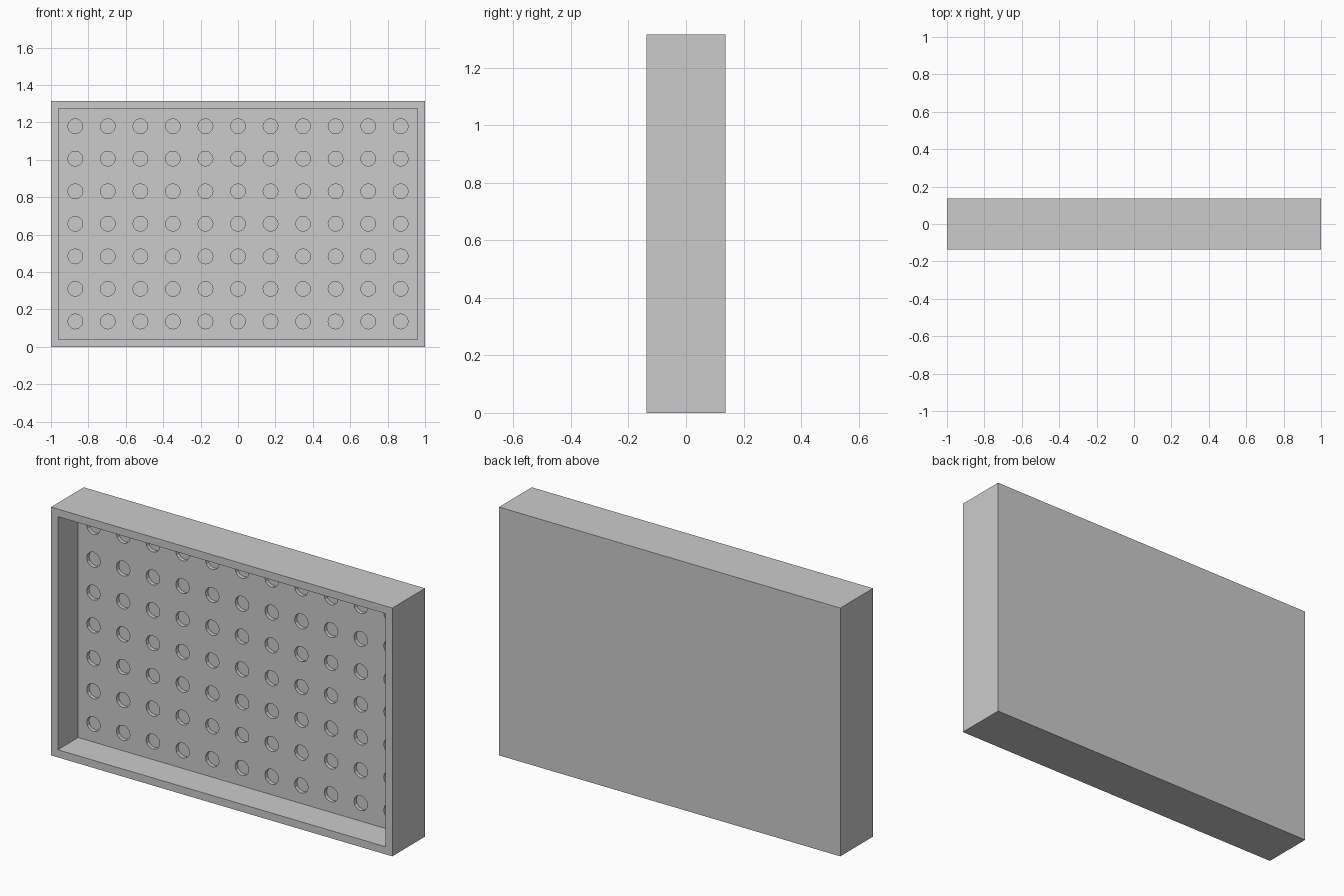
import bpy, bmesh, math
from mathutils import Matrix

if "Cube" in bpy.data.objects:
    bpy.data.objects.remove(bpy.data.objects["Cube"])

W, D, H = 2.0, 0.274, 1.315          # overall size
RIM, RECESS = 0.057, 0.17            # frame width, recess depth
COLS, ROWS, PITCH = 11, 7, 0.174     # hole grid
HOLE_R, HOLE_DEPTH, SIDES = 0.04, 0.02, 12
PANEL_Y = -D / 2 + RECESS


def add_object(name, bm):
    bmesh.ops.recalc_face_normals(bm, faces=bm.faces)
    mesh = bpy.data.meshes.new(name)
    bm.to_mesh(mesh)
    bm.free()
    obj = bpy.data.objects.new(name, mesh)
    bpy.context.collection.objects.link(obj)
    return obj


# Framed board: a box whose front is inset and pushed in
bm = bmesh.new()
bmesh.ops.create_cube(bm, size=1, matrix=Matrix.Translation((0, 0, H / 2)) @ Matrix.Diagonal((W, D, H, 1)))
bm.normal_update()
front = min(bm.faces, key=lambda f: f.calc_center_median().y)
bmesh.ops.inset_region(bm, faces=[front], thickness=RIM)
panel = bmesh.ops.extrude_discrete_faces(bm, faces=[front])["faces"][0]
bmesh.ops.translate(bm, verts=panel.verts, vec=(0, RECESS, 0))
board = add_object("framed_pegboard", bm)

# Grid of shallow round holes
bm = bmesh.new()
for col in range(COLS):
    for row in range(ROWS):
        x = (col - (COLS - 1) / 2) * PITCH
        z = H / 2 + (row - (ROWS - 1) / 2) * PITCH
        bmesh.ops.create_cone(bm, cap_ends=True, segments=SIDES, radius1=HOLE_R, radius2=HOLE_R,
                              depth=2 * HOLE_DEPTH,
                              matrix=Matrix.Translation((x, PANEL_Y, z)) @ Matrix.Rotation(math.pi / 2, 4, 'X'))
cutter = add_object("hole_cutter", bm)
cutter.hide_render = True
cutter.display_type = 'WIRE'

holes = board.modifiers.new("peg_holes", 'BOOLEAN')
holes.operation = 'DIFFERENCE'
holes.solver = 'EXACT'
holes.object = cutter

# Apply the cut and drop the helper
bpy.context.view_layer.objects.active = board
board.select_set(True)
bpy.ops.object.modifier_apply(modifier=holes.name)
bpy.data.objects.remove(cutter)
